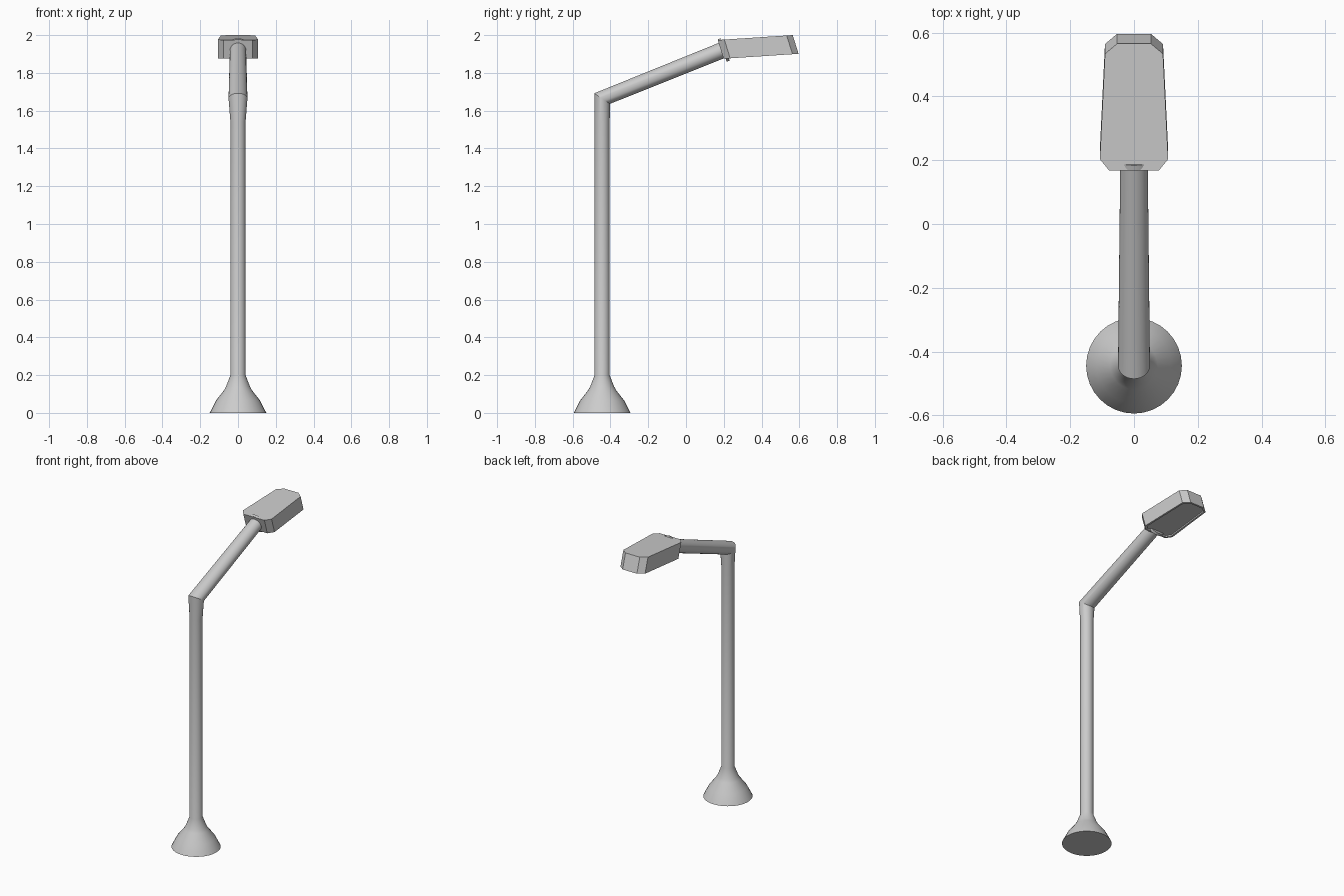
import bpy, bmesh, math
from mathutils import Vector

if "Cube" in bpy.data.objects:
    bpy.data.objects.remove(bpy.data.objects["Cube"])

SIDES = 32
POLE_Y = -0.444


def ring(bm, y, z, r, tilt=0.0):
    """Circle of vertices, tilted about x by an angle in degrees."""
    t = math.radians(tilt)
    verts = []
    for i in range(SIDES):
        a = 2 * math.pi * i / SIDES
        u = r * math.sin(a)
        verts.append(bm.verts.new((r * math.cos(a), y + u * math.cos(t), z + u * math.sin(t))))
    return verts


def bridge(bm, a, b):
    n = len(a)
    for i in range(n):
        j = (i + 1) % n
        bm.faces.new((a[i], a[j], b[j], b[i]))


def finish(bm, name, smooth=True):
    bmesh.ops.recalc_face_normals(bm, faces=bm.faces[:])
    mesh = bpy.data.meshes.new(name)
    bm.to_mesh(mesh)
    bm.free()
    ob = bpy.data.objects.new(name, mesh)
    bpy.context.collection.objects.link(ob)
    if smooth:
        bpy.ops.object.select_all(action='DESELECT')
        ob.select_set(True)
        bpy.context.view_layer.objects.active = ob
        bpy.ops.object.shade_smooth_by_angle(angle=math.radians(25))
    return ob


def loft(name, stations):
    bm = bmesh.new()
    rings = [ring(bm, *s) for s in stations]
    for a, b in zip(rings, rings[1:]):
        bridge(bm, a, b)
    bm.faces.new(rings[0])
    bm.faces.new(rings[-1])
    return finish(bm, name)


# flared foot, pole, mitred elbow and arm as one tube
loft("pole_and_arm", [
    (POLE_Y, 0.0, 0.15),
    (POLE_Y, 0.065, 0.117),
    (POLE_Y, 0.12, 0.074),
    (POLE_Y, 0.14, 0.063),
    (POLE_Y, 0.20, 0.04),
    (POLE_Y, 1.54, 0.04),
    (POLE_Y, 1.664, 0.05, -34),
    (0.20, 1.923, 0.043, -68),
])

# thin collar where the arm meets the lamp head
d = Vector((math.cos(math.radians(22)), math.sin(math.radians(22))))
loft("arm_collar", [(0.192 + d.x * t, 1.918 + d.y * t, 0.064, -68) for t in (0.0, 0.017)])

# lamp head: chamfered outline, leaning ends, recessed lens underneath
half = [(0.078, 0.168), (0.107, 0.203), (0.091, 0.533), (0.053, 0.565)]
outline = half + [(-x, y) for x, y in reversed(half)]
bm = bmesh.new()
top = [bm.verts.new((x, y, 1.974 + (y - 0.168) * 0.0655)) for x, y in outline]
bottom = [bm.verts.new(v.co + Vector((0, 0.031, -0.099))) for v in top]
bridge(bm, top, bottom)
bm.faces.new(top)
lens = bm.faces.new(bottom)
bmesh.ops.recalc_face_normals(bm, faces=bm.faces[:])
bmesh.ops.inset_individual(bm, faces=[lens], thickness=0.013)
bmesh.ops.inset_individual(bm, faces=[lens], thickness=0.002, depth=-0.008)
finish(bm, "lamp_head", smooth=False)
